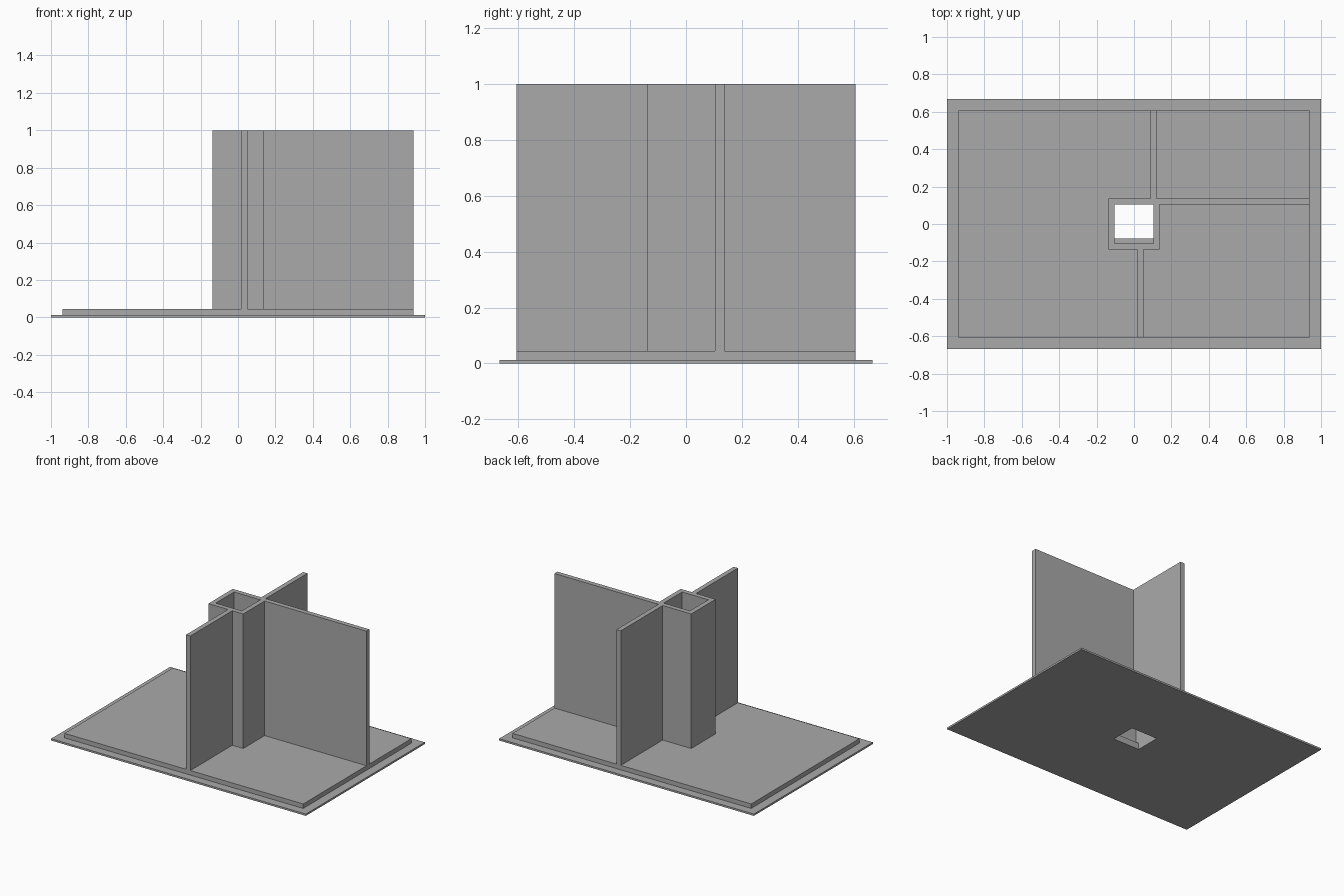
import bpy
import bmesh

cube = bpy.data.objects.get("Cube")
if cube:
    bpy.data.objects.remove(cube, do_unlink=True)

grey = bpy.data.materials.new("concrete_grey")
grey.use_nodes = True
GREY = (0.4, 0.4, 0.4, 1)
grey.diffuse_color = GREY
grey.node_tree.nodes["Principled BSDF"].inputs["Base Color"].default_value = GREY

BASE_TOP, FLOOR, TOP = 0.013, 0.045, 1.0
OUT, INN = 0.137, 0.103          # shaft outer and inner half widths
EDGE_X, EDGE_Y = 0.937, 0.607    # floor slab half sizes


def finish(name, bm):
    bmesh.ops.recalc_face_normals(bm, faces=bm.faces)
    mesh = bpy.data.meshes.new(name)
    bm.to_mesh(mesh)
    bm.free()
    mesh.materials.append(grey)
    obj = bpy.data.objects.new(name, mesh)
    bpy.context.collection.objects.link(obj)
    return obj


def corners(rect):
    x0, x1, y0, y1 = rect
    return [(x0, y0), (x1, y0), (x1, y1), (x0, y1)]


def box(name, rect, z0, z1):
    """Solid upright block over a plan rectangle."""
    bm = bmesh.new()
    face = bm.faces.new([bm.verts.new((x, y, z0)) for x, y in corners(rect)])
    new = bmesh.ops.extrude_face_region(bm, geom=[face])["geom"]
    for v in new:
        if isinstance(v, bmesh.types.BMVert):
            v.co.z = z1
    return finish(name, bm)


def frame(name, outer, inner, z0, z1):
    """Block with a rectangular opening right through it."""
    bm = bmesh.new()
    rings = [[bm.verts.new((x, y, z)) for x, y in corners(r)]
             for r, z in ((outer, z0), (outer, z1), (inner, z1), (inner, z0))]
    for a, b in zip(rings, rings[1:] + rings[:1]):
        for i in range(4):
            j = (i + 1) % 4
            bm.faces.new((a[i], a[j], b[j], b[i]))
    return finish(name, bm)


# Slabs with the shaft opening, leaving a narrow ledge at its front
opening = (-INN, INN, -0.077, INN)
frame("base_plate", (-1, 1, -0.667, 0.667), opening, 0, BASE_TOP)
frame("floor_slab", (-EDGE_X, EDGE_X, -EDGE_Y, EDGE_Y), opening, BASE_TOP, FLOOR)

# Hollow square shaft
frame("shaft", (-OUT, OUT, -OUT, OUT), (-INN, INN, -INN, INN), FLOOR, TOP)

# Partition walls running from the shaft to the slab edges
box("front_wall", (0.017, 0.051, -EDGE_Y, -OUT), FLOOR, TOP)
box("back_wall", (0.087, 0.121, OUT, EDGE_Y), FLOOR, TOP)
box("side_wall", (OUT, EDGE_X, INN, OUT), FLOOR, TOP)
